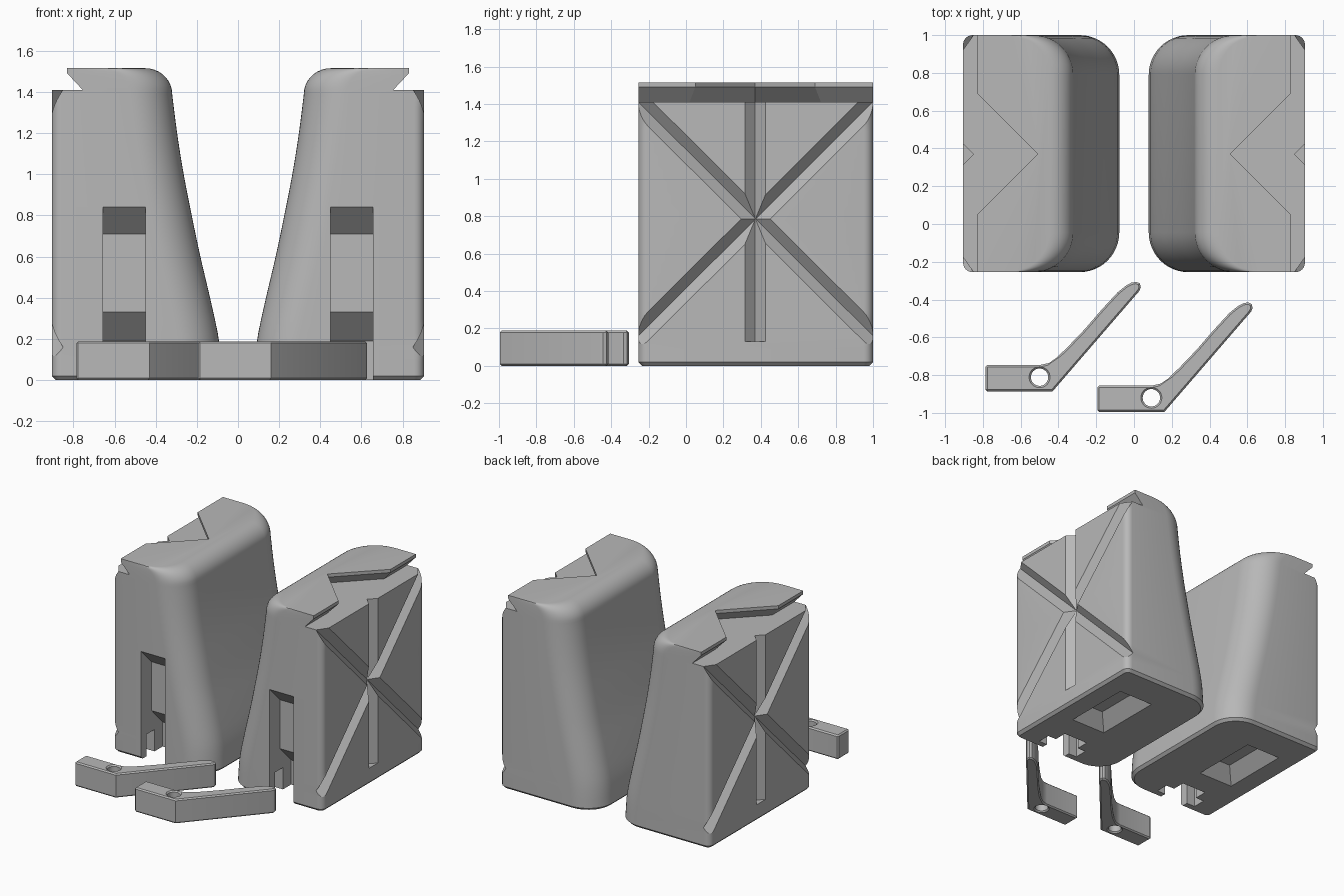
import bpy, bmesh, math
from mathutils import Vector, Matrix

if "Cube" in bpy.data.objects:
    bpy.data.objects.remove(bpy.data.objects["Cube"])

grey = bpy.data.materials.new("plain grey")
grey.diffuse_color = (0.48, 0.48, 0.48, 1)
grey.use_nodes = True
grey.node_tree.nodes["Principled BSDF"].inputs["Base Color"].default_value = grey.diffuse_color


def make(name, bm):
    bmesh.ops.recalc_face_normals(bm, faces=bm.faces)
    me = bpy.data.meshes.new(name)
    bm.to_mesh(me)
    bm.free()
    ob = bpy.data.objects.new(name, me)
    me.materials.append(grey)
    bpy.context.collection.objects.link(ob)
    return ob


def loft(name, rings):
    """Closed solid through rings with equal point counts."""
    bm = bmesh.new()
    vs = [[bm.verts.new(p) for p in r] for r in rings]
    n = len(vs[0])
    for a, b in zip(vs, vs[1:]):
        for i in range(n):
            j = (i + 1) % n
            bm.faces.new((a[i], a[j], b[j], b[i]))
    bm.faces.new(vs[0][::-1])
    bm.faces.new(vs[-1])
    return make(name, bm)


def box(name, lo, hi):
    r = [(lo[0], lo[1]), (hi[0], lo[1]), (hi[0], hi[1]), (lo[0], hi[1])]
    return loft(name, [[(x, y, z) for x, y in r] for z in (lo[2], hi[2])])


def groove_bar(name, a, b, w=0.055):
    """Diamond bar lying on the outer face, from a to b in (y, z)."""
    a, b = Vector((0.905, *a)), Vector((0.905, *b))
    d = (b - a).normalized()
    s = Vector((1, 0, 0)).cross(d)
    offs = [Vector((w, 0, 0)), s * w, Vector((-w, 0, 0)), -s * w]
    return loft(name, [[p + o for o in offs] for p in (a, b)])


def bake(ob):
    dg = bpy.context.evaluated_depsgraph_get()
    me = bpy.data.meshes.new_from_object(ob.evaluated_get(dg))
    ob.modifiers.clear()
    ob.data = me


def cut(ob, cutters):
    for c in cutters:
        m = ob.modifiers.new("cut", 'BOOLEAN')
        m.operation = 'DIFFERENCE'
        m.solver = 'EXACT'
        m.object = c
        bake(ob)
        bpy.data.objects.remove(c)


def smooth(ob, deg=28):
    bpy.ops.object.select_all(action='DESELECT')
    ob.select_set(True)
    bpy.context.view_layer.objects.active = ob
    bpy.ops.object.shade_smooth_by_angle(angle=math.radians(deg))


# Block cross-section: large radius on the inner corners, small on the outer
Y0, Y1, XO = -0.255, 1.0, 0.905


def section(z, xin, inset=0.0):
    x0, x1, y0, y1 = xin + inset, XO - inset, Y0 + inset, Y1 - inset
    pts = []
    for cx, cy, r, start, n in ((x0, y0, 0.21, 180, 12), (x1, y0, 0.05, 270, 6),
                                (x1, y1, 0.05, 0, 6), (x0, y1, 0.21, 90, 12)):
        r -= inset
        ox = cx + r if cx == x0 else cx - r
        oy = cy + r if cy == y0 else cy - r
        for i in range(n + 1):
            t = math.radians(start + 90 * i / n)
            pts.append((ox + r * math.cos(t), oy + r * math.sin(t), z))
    return pts


# Inner wall curve (z, x), eased between the key points
keys = [(0.02, 0.078), (0.19, 0.092), (0.4, 0.136), (0.6, 0.183), (0.8, 0.225),
        (1.0, 0.264), (1.2, 0.296), (1.39, 0.32)]


def inner_x(z):
    for i in range(len(keys) - 1):
        (z0, a), (z1, b) = keys[i], keys[i + 1]
        if z <= z1 + 1e-6:
            p, q = keys[max(i - 1, 0)], keys[min(i + 2, len(keys) - 1)]
            m0 = (b - p[1]) / (z1 - p[0]) * (z1 - z0)
            m1 = (q[1] - a) / (q[0] - z0) * (z1 - z0)
            t = (z - z0) / (z1 - z0)
            return ((2*t**3 - 3*t*t + 1) * a + (t**3 - 2*t*t + t) * m0
                    + (3*t*t - 2*t**3) * b + (t**3 - t*t) * m1)


rings = [section(0, 0.078, 0.02)]
rings += [section(z, inner_x(z)) for z in [0.02 + 1.37 * i / 20 for i in range(21)]]
for i in range(1, 10):
    t = math.radians(10 * i)
    rings.append(section(1.39 + 0.125 * math.sin(t), 0.45 - 0.13 * math.cos(t)))
block = loft("right_block", rings)


# Undercut dovetail channel with a V bend along the outer top edge
def channel(z, side, apex):
    h = side - apex
    r = [(1.1, -0.6), (1.1, 1.4), (side, 1.4), (side, 0.37 + h), (apex, 0.37),
         (side, 0.37 - h), (side, -0.6)]
    return [(x, y, z) for x, y in r]


dovetail = loft("dovetail_cutter", [channel(1.41, 0.755, 0.404),
                                    channel(1.49, 0.83, 0.51), channel(1.7, 0.83, 0.51)])

# V grooves: an X and an upright
e = 0.2
grooves = [groove_bar("groove_cutter", (0.37, 0.13), (0.37, 1.6)),
           groove_bar("groove_cutter", (Y0 - e, 0.16 - e), (Y1 + e, 1.41 + e)),
           groove_bar("groove_cutter", (Y0 - e, 1.41 + e), (Y1 + e, 0.16 - e))]

# Front lever slot with sloped ceilings
prof = [(-0.4, -0.1), (0.01, -0.1), (0.01, 0.19), (-0.125, 0.33), (-0.125, 0.71),
        (Y0, 0.84), (-0.4, 0.84)]
slot = loft("slot_cutter", [[(x, y, z) for y, z in prof] for x in (0.45, 0.655)])

# Axle channel and tapered underside pocket
axle = box("axle_cutter", (0.38, -0.19, -0.1), (0.725, -0.09, 0.17))


def rect(x0, x1, y0, y1, z):
    return [(x0, y0, z), (x1, y0, z), (x1, y1, z), (x0, y1, z)]


pocket = loft("pocket_cutter", [rect(0.45, 0.74, 0.2, 0.73, -0.1), rect(0.45, 0.74, 0.2, 0.73, 0),
                                rect(0.54, 0.65, 0.29, 0.64, 0.1)])

cut(block, [dovetail] + grooves + [slot, axle, pocket])
smooth(block)

# Mirrored block
bm = bmesh.new()
bm.from_mesh(block.data)
bmesh.ops.transform(bm, matrix=Matrix.Scale(-1, 4, (1, 0, 0)), verts=bm.verts)
bmesh.ops.reverse_faces(bm, faces=bm.faces)
left = make("left_block", bm)
smooth(left)

# Bent levers with a pivot hole, lying in front
outline = [(-0.786, -0.886), (-0.431, -0.886), (0.028, -0.355), (0.036, -0.335),
           (0.031, -0.315), (0.012, -0.306), (-0.015, -0.311), (-0.045, -0.328),
           (-0.087, -0.362), (-0.17, -0.452), (-0.26, -0.556), (-0.35, -0.65),
           (-0.41, -0.708), (-0.45, -0.736), (-0.495, -0.746), (-0.786, -0.746)]
for name, dx, dy in (("left_lever", 0, 0), ("right_lever", 0.592, -0.109)):
    lever = loft(name, [[(x + dx, y + dy, z) for x, y in outline] for z in (0, 0.188)])
    hole = loft("hole_cutter", [[(-0.5 + dx + 0.046 * math.cos(i * math.pi / 16),
                                  -0.811 + dy + 0.046 * math.sin(i * math.pi / 16), z)
                                 for i in range(32)] for z in (-0.1, 0.4)])
    cut(lever, [hole])
    bev = lever.modifiers.new("edge", 'BEVEL')
    bev.width = 0.013
    bev.segments = 1
    bev.limit_method = 'ANGLE'
    bev.angle_limit = math.radians(60)
    bake(lever)
    smooth(lever)
